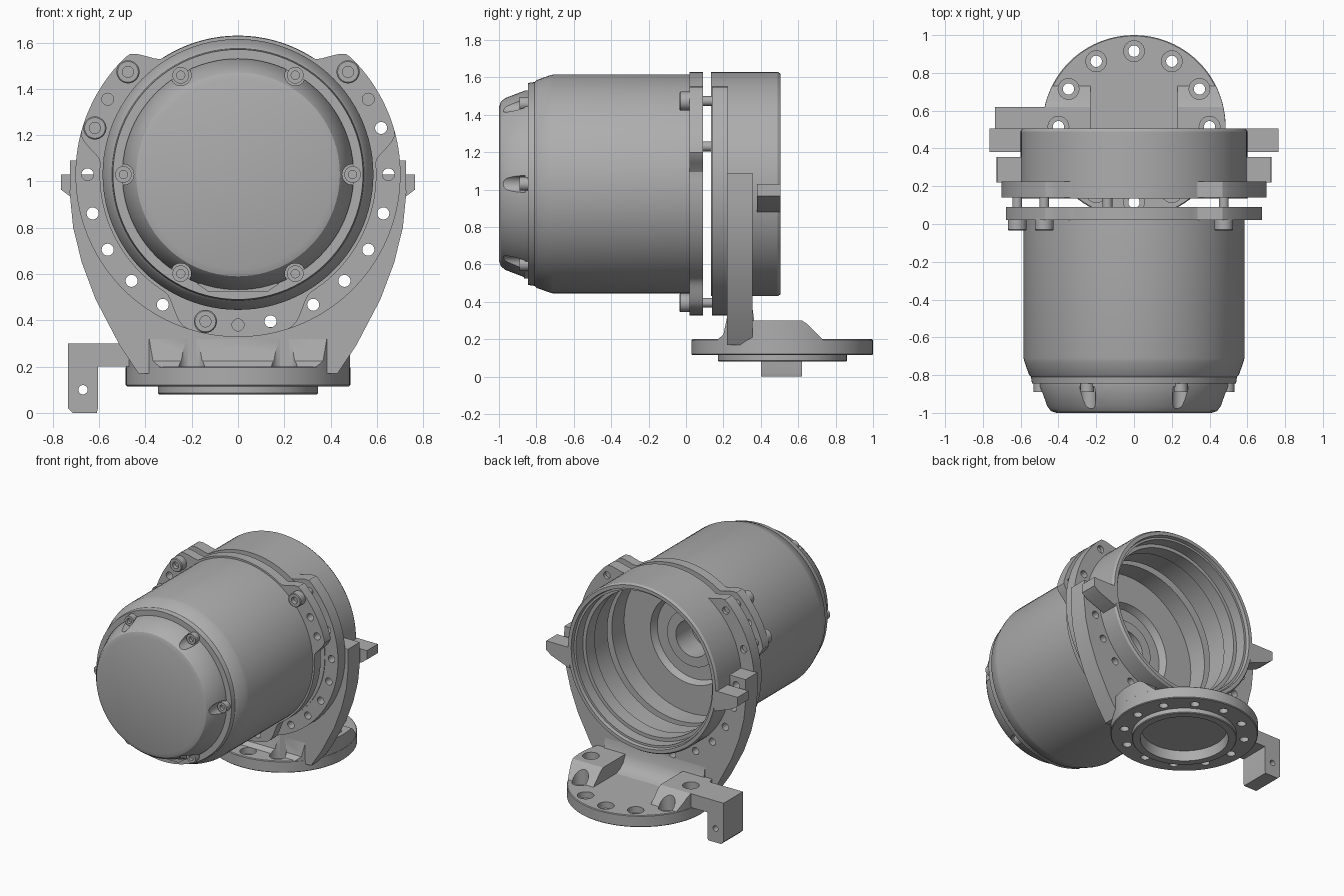
import bpy, bmesh, math
from mathutils import Vector

cube = bpy.data.objects.get("Cube")
if cube:
    bpy.data.objects.remove(cube, do_unlink=True)

metal = bpy.data.materials.new("cast grey")
metal.use_nodes = True
grey = (0.42, 0.42, 0.42, 1)
metal.diffuse_color = grey
metal.node_tree.nodes["Principled BSDF"].inputs["Base Color"].default_value = grey

AXIS_Z = 1.03            # height of the motor axis
BASE_Y = 0.515           # centre of the base disc
HOLE_R = 0.65            # bolt circle of the flanges
PLACE = {"x": lambda a, b, h: (h, a, b),
         "y": lambda a, b, h: (a, h, b),
         "z": lambda a, b, h: (a, b, h)}


def finish(name, bm):
    bmesh.ops.remove_doubles(bm, verts=bm.verts, dist=1e-5)
    bmesh.ops.recalc_face_normals(bm, faces=bm.faces)
    mesh = bpy.data.meshes.new(name)
    bm.to_mesh(mesh)
    bm.free()
    mesh.materials.append(metal)
    obj = bpy.data.objects.new(name, mesh)
    bpy.context.scene.collection.objects.link(obj)
    return obj


def prism(name, points, lo, hi, axis):
    """Closed outline extruded along an axis."""
    bm = bmesh.new()
    low, high = [[bm.verts.new(PLACE[axis](a, b, h)) for a, b in points] for h in (lo, hi)]
    bm.faces.new(low)
    bm.faces.new(high)
    for i in range(len(points)):
        j = (i + 1) % len(points)
        bm.faces.new((low[i], low[j], high[j], high[i]))
    return finish(name, bm)


def box(name, x, y, z):
    return prism(name, [(x[0], y[0]), (x[1], y[0]), (x[1], y[1]), (x[0], y[1])], z[0], z[1], "z")


def lathe(name, profile, axis="y", centre=(0, 0, AXIS_Z), seg=96):
    """(radius, height) profile turned around an axis; off-axis profiles close up."""
    bm = bmesh.new()
    c = Vector(centre)
    rings = []
    for r, h in profile:
        rings.append([bm.verts.new(c + Vector(PLACE[axis](
            r * math.cos(math.tau * k / seg), r * math.sin(math.tau * k / seg), h)))
            for k in range(seg)])
    pairs = list(zip(rings, rings[1:]))
    if profile[0][0] > 0:
        pairs.append((rings[-1], rings[0]))
    for p, q in pairs:
        for k in range(seg):
            n = (k + 1) % seg
            bm.faces.new((p[k], p[n], q[n], q[k]))
    return finish(name, bm)


def rod(name, r, lo, hi, axis="y", centre=(0, 0, AXIS_Z), seg=24):
    return lathe(name, [(0, lo), (r, lo), (r, hi), (0, hi)], axis, centre, seg)


def carve(obj, cutters, operation="DIFFERENCE", keep=False):
    """Apply boolean cutters and delete them."""
    for cutter in cutters:
        mod = obj.modifiers.new("cut", "BOOLEAN")
        mod.operation, mod.solver, mod.object = operation, "EXACT", cutter
    graph = bpy.context.evaluated_depsgraph_get()
    mesh = bpy.data.meshes.new_from_object(obj.evaluated_get(graph))
    obj.modifiers.clear()
    obj.data = mesh
    for cutter in cutters:
        bpy.data.objects.remove(cutter, do_unlink=True)


def around(t, r=HOLE_R):
    """Point at t degrees from the top, around the motor axis."""
    a = math.radians(t)
    return (r * math.sin(a), 0, AXIS_Z + r * math.cos(a))


def tab(t, centre, half, blend):
    s = max(0, min(1, (half + blend - abs(t - centre)) / blend))
    return s * s * (3 - 2 * s)


def tabbed_outline(tabs):
    points = []
    for t in range(-180, 180, 2):
        bump = max(tab(abs(t), *item) for item in tabs)
        x, _, z = around(t, 0.598 + 0.104 * bump)
        points.append((x, z))
    return points


def holes(angles, r=0.026):
    return [rod("cutter", r, -0.1, 0.45, centre=around(t)) for t in angles]


# Motor housing with a stepped hollow at the back
lathe("motor_housing", [
    (0, -0.845), (0.54, -0.845), (0.545, -0.81), (0.555, -0.8), (0.58, -0.73), (0.585, -0.71),
    (0.585, 0.09), (0.53, 0.09), (0.53, -0.05), (0.32, -0.05), (0.3, -0.1), (0.2, -0.1),
    (0.2, -0.07), (0.13, -0.07), (0.13, -0.25), (0, -0.25)])

# End cap with screw notches
cap = lathe("end_cap", [(0, -1), (0.41, -1), (0.44, -0.99), (0.46, -0.965),
                        (0.5, -0.86), (0.5, -0.83), (0, -0.83)])
cap_angles = range(30, 390, 60)
carve(cap, [rod("cutter", 0.045, -1.1, -0.86, centre=around(t, 0.495)) for t in cap_angles])
for t in cap_angles:
    lathe("cap_screw", [(0, -0.868), (0.018, -0.868), (0.018, -0.89), (0.036, -0.89),
                        (0.036, -0.84), (0, -0.84)], centre=around(t, 0.495), seg=24)
prism("cap_ledge", [(-0.18, 0.56), (-0.13, 0.525), (0.13, 0.525), (0.18, 0.56)],
      -0.865, -0.84, "y")

# Motor flange: two upper tabs and a bottom tab
flange = prism("motor_flange", tabbed_outline([(59, 16, 10), (180, 18, 14)]), 0.02, 0.09, "y")
carve(flange, [rod("cutter", 0.56, -0.1, 0.3, seg=96)]
      + holes([s * t for s in (-1, 1) for t in (47, 60, 72, 167.5)] + [180]))

# Clamp plate in front of the bracket
bolt_angles = [s * t for s in (-1, 1) for t in (47, 72, 90, 105, 120, 135, 150, 167.5)]
plate = prism("clamp_plate", tabbed_outline([(180, 137, 10)]), 0.14, 0.225, "y")
carve(plate, [rod("cutter", 0.56, -0.1, 0.3, seg=96)] + holes(bolt_angles))

# Upright bracket
half = [(0.725, 1.09), (0.727, 0.95), (0.712, 0.8), (0.675, 0.65), (0.615, 0.49),
        (0.51, 0.29), (0.43, 0.17)]
bracket = prism("bracket", half + [(-x, z) for x, z in reversed(half)], 0.22, 0.355, "y")
carve(bracket, [rod("cutter", 0.57, 0.1, 0.5, seg=96)] + holes(bolt_angles))

# Open rear ring with inner steps
lathe("rear_ring", [
    (0.535, 0.135), (0.6, 0.135), (0.6, 0.49), (0.59, 0.505), (0.565, 0.505), (0.56, 0.48),
    (0.545, 0.48), (0.545, 0.4), (0.52, 0.4), (0.52, 0.3), (0.535, 0.3)])
for s in (-1, 1):
    prism("ring_ear", [(s * 0.57, 1.03), (s * 0.765, 1.03), (s * 0.765, 0.965),
                       (s * 0.725, 0.935), (s * 0.58, 0.88)], 0.38, 0.505, "y")

# Flange screws with hex sockets
for t in (-72, -47, 47, -167.5):
    lathe("flange_screw", [(0, -0.005), (0.024, -0.005), (0.024, -0.035), (0.045, -0.035),
                           (0.05, -0.03), (0.05, 0.02), (0.026, 0.02), (0.026, 0.2), (0, 0.2)],
          centre=around(t), seg=24)


# Base disc with a ring of counterbored holes and a recessed underside
def base_holes():
    cutters = []
    for k in range(12):
        a = math.radians(30 * k)
        top = 0.19 if k in (7, 11) else 0.42
        cutters.append(lathe("cutter", [(0, 0), (0.03, 0), (0.03, 0.155), (0.055, 0.155),
                                        (0.055, top), (0, top)], "z",
                             (0.4 * math.cos(a), BASE_Y + 0.4 * math.sin(a), 0), 24))
    return cutters


base = lathe("base_disc", [
    (0, 0.15), (0.28, 0.15), (0.29, 0.08), (0.34, 0.08), (0.345, 0.085), (0.345, 0.115),
    (0.48, 0.115), (0.485, 0.12), (0.485, 0.195), (0.48, 0.2), (0, 0.2)],
    "z", (0, BASE_Y, 0))
carve(base, base_holes())

# Fillet joining bracket and base
fillet = prism("bracket_foot", [
    (0.17, 0.18), (0.17, 0.2), (0.2, 0.225), (0.22, 0.32), (0.355, 0.37), (0.365, 0.3),
    (0.39, 0.245), (0.43, 0.212), (0.47, 0.2), (0.47, 0.18)], -0.4, 0.4, "x")
carve(fillet, [rod("cutter", 0.484, 0, 0.6, "z", (0, BASE_Y, 0), 96)], "INTERSECT")
carve(fillet, base_holes())

# Raised side pads
for s in (-1, 1):
    pad = prism("side_pad", [(0.3, 0.16), (0.3, 0.3), (0.62, 0.3), (0.65, 0.28), (0.73, 0.2),
                             (0.73, 0.16)], *sorted((s * 0.23, s * 0.6)), "x")
    carve(pad, [rod("cutter", 0.484, 0, 0.6, "z", (0, BASE_Y, 0), 96)], "INTERSECT")
    carve(pad, base_holes())

# Side arm with a drop leg
arm = prism("side_arm", [(-0.46, 0.3), (-0.735, 0.3), (-0.735, 0.02), (-0.715, 0), (-0.61, 0),
                         (-0.605, 0.02), (-0.605, 0.2), (-0.46, 0.2)], 0.4, 0.62, "y")
carve(arm, [rod("cutter", 0.02, 0.3, 0.7, centre=(-0.67, 0, 0.1))])

# Smooth the turned surfaces, keep edges crisp
bpy.ops.object.select_all(action="DESELECT")
for obj in bpy.context.scene.objects:
    if obj.type == "MESH":
        obj.select_set(True)
        bpy.context.view_layer.objects.active = obj
bpy.ops.object.shade_smooth_by_angle(angle=math.radians(30))
